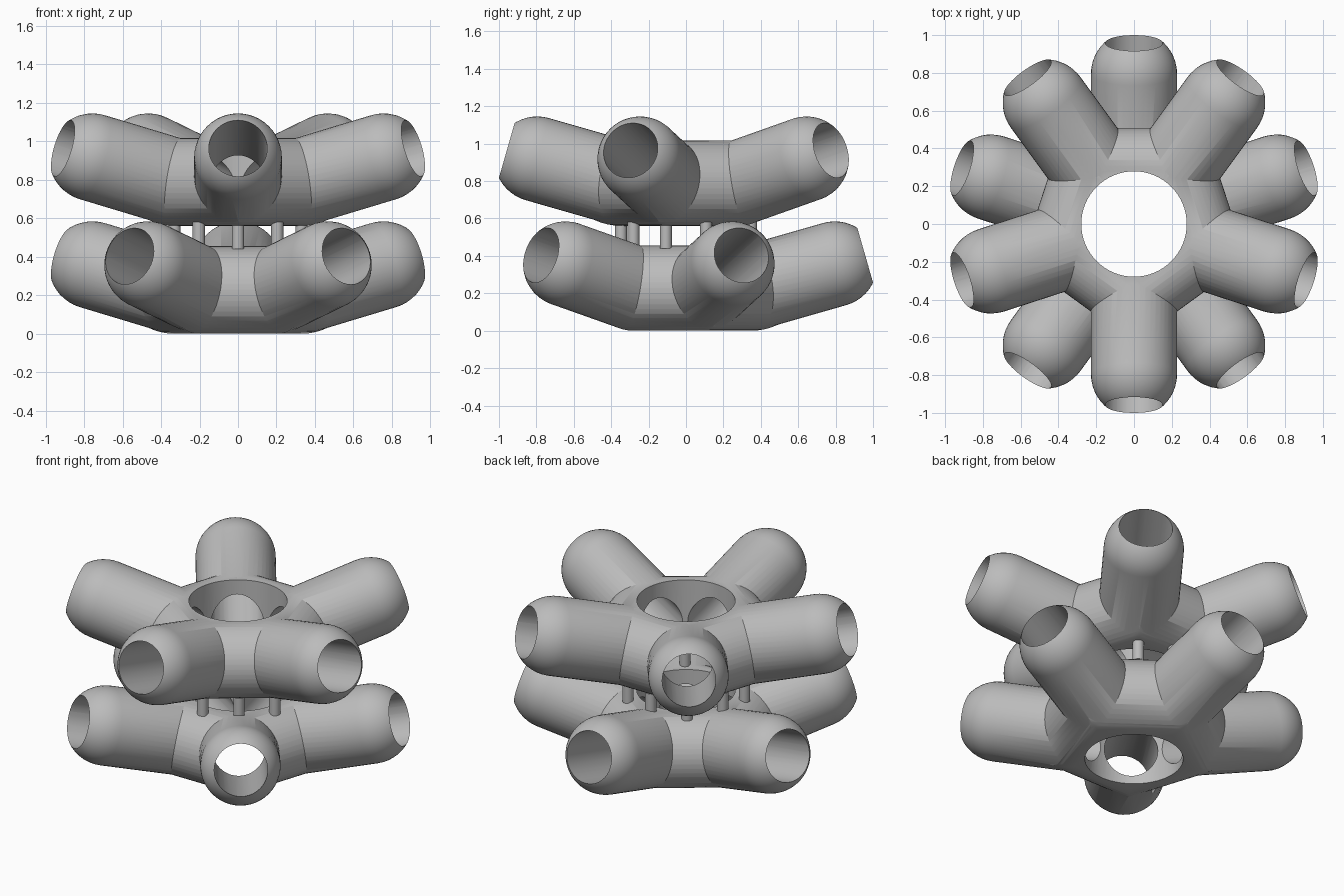
import bpy, bmesh, math
from mathutils import Matrix, Vector

cube = bpy.data.objects.get("Cube")
if cube:
    bpy.data.objects.remove(cube, do_unlink=True)

SIDES = 5
STEP = 2 * math.pi / SIDES
R = 0.228                       # outer pipe radius
BORE = 0.152                    # arm bore radius
APOTHEM = 0.281                 # pentagon hub, centre to pipe axis
CORNER = APOTHEM / math.cos(STEP / 2)
TILT = math.radians(16)
LENGTH = 0.466                  # corner to dome centre
GAP = 0.561                     # lower hub to upper hub

grey = bpy.data.materials.new("plain grey")
grey.use_nodes = True
colour = (0.5, 0.5, 0.5, 1)
grey.diffuse_color = colour
grey.node_tree.nodes["Principled BSDF"].inputs["Base Color"].default_value = colour


def spin_profile(name, points, steps, matrix=Matrix()):
    """Turn an (r, z) profile around the z axis into a closed solid."""
    bm = bmesh.new()
    verts = [bm.verts.new((r, 0, z)) for r, z in points]
    edges = [bm.edges.new(pair) for pair in zip(verts, verts[1:])]
    bmesh.ops.spin(bm, geom=verts + edges, cent=(0, 0, 0), axis=(0, 0, 1),
                   angle=2 * math.pi, steps=steps)
    bmesh.ops.remove_doubles(bm, verts=bm.verts, dist=0.0001)
    bmesh.ops.recalc_face_normals(bm, faces=bm.faces)
    mesh = bpy.data.meshes.new(name)
    bm.to_mesh(mesh)
    bm.free()
    mesh.transform(matrix)
    mesh.materials.append(grey)
    ob = bpy.data.objects.new(name, mesh)
    bpy.context.collection.objects.link(ob)
    return ob


def cylinder(name, radius, bottom, top, segments, matrix=Matrix()):
    profile = [(0, bottom), (radius, bottom), (radius, top), (0, top)]
    return spin_profile(name, profile, segments, matrix)


def combine(target, other, operation):
    """Apply a boolean and delete the helper."""
    mod = target.modifiers.new("combine", "BOOLEAN")
    mod.operation, mod.solver, mod.object = operation, "EXACT", other
    bpy.context.view_layer.update()
    graph = bpy.context.evaluated_depsgraph_get()
    mesh = bpy.data.meshes.new_from_object(target.evaluated_get(graph))
    target.modifiers.clear()
    target.data = mesh
    bpy.data.objects.remove(other, do_unlink=True)


def smooth(ob):
    bpy.ops.object.select_all(action="DESELECT")
    ob.select_set(True)
    bpy.context.view_layer.objects.active = ob
    bpy.ops.object.shade_smooth_by_angle(angle=math.radians(30))


def arm_matrix(i):
    return (Matrix.Rotation(math.pi / 2 + i * STEP, 4, "Z")
            @ Matrix.Translation((CORNER, 0, R))
            @ Matrix.Rotation(math.pi / 2 - TILT, 4, "Y"))


# Pentagon hub with rounded sides; its corners carry the arms
hub_profile = [(0, 0)]
for i in range(25):
    t = math.pi * (i / 24 - 0.5)
    hub_profile.append(((APOTHEM + R * math.cos(t)) / math.cos(STEP / 2),
                        R + R * math.sin(t)))
hub_profile.append((0, 2 * R))
lower_hub = spin_profile("lower_hub", hub_profile, SIDES,
                         Matrix.Rotation(math.pi / 2, 4, "Z"))

# Central shaft, cut before the arms join
combine(lower_hub, cylinder("shaft_cutter", 0.279, -0.3, 0.8, 64), "DIFFERENCE")

# Round-ended arms tilted upward
arm_profile = [(0, 0), (R, 0)]
for i in range(13):
    t = math.pi / 2 * i / 12
    arm_profile.append((R * math.cos(t) if i < 12 else 0, LENGTH + R * math.sin(t)))
for i in range(SIDES):
    combine(lower_hub, spin_profile("arm", arm_profile, 48, arm_matrix(i)), "UNION")

# A bore along each arm into the shaft
for i in range(SIDES):
    bore = cylinder("bore_cutter", BORE, -0.2, 0.9, 40, arm_matrix(i))
    combine(lower_hub, bore, "DIFFERENCE")
smooth(lower_hub)

# Upper hub is the same piece turned by half a step
upper_hub = lower_hub.copy()
upper_hub.data = lower_hub.data.copy()
upper_hub.name = "upper_hub"
upper_hub.location.z = GAP
upper_hub.rotation_euler.z = math.pi
bpy.context.collection.objects.link(upper_hub)

# Pins between the hubs
for i in range(2 * SIDES):
    a = math.pi / 2 + i * STEP / 2
    place = Matrix.Translation(Vector((math.cos(a), math.sin(a), 0)) * CORNER)
    smooth(cylinder("spacer_pin", 0.032, 0.44, 0.58, 20, place))
